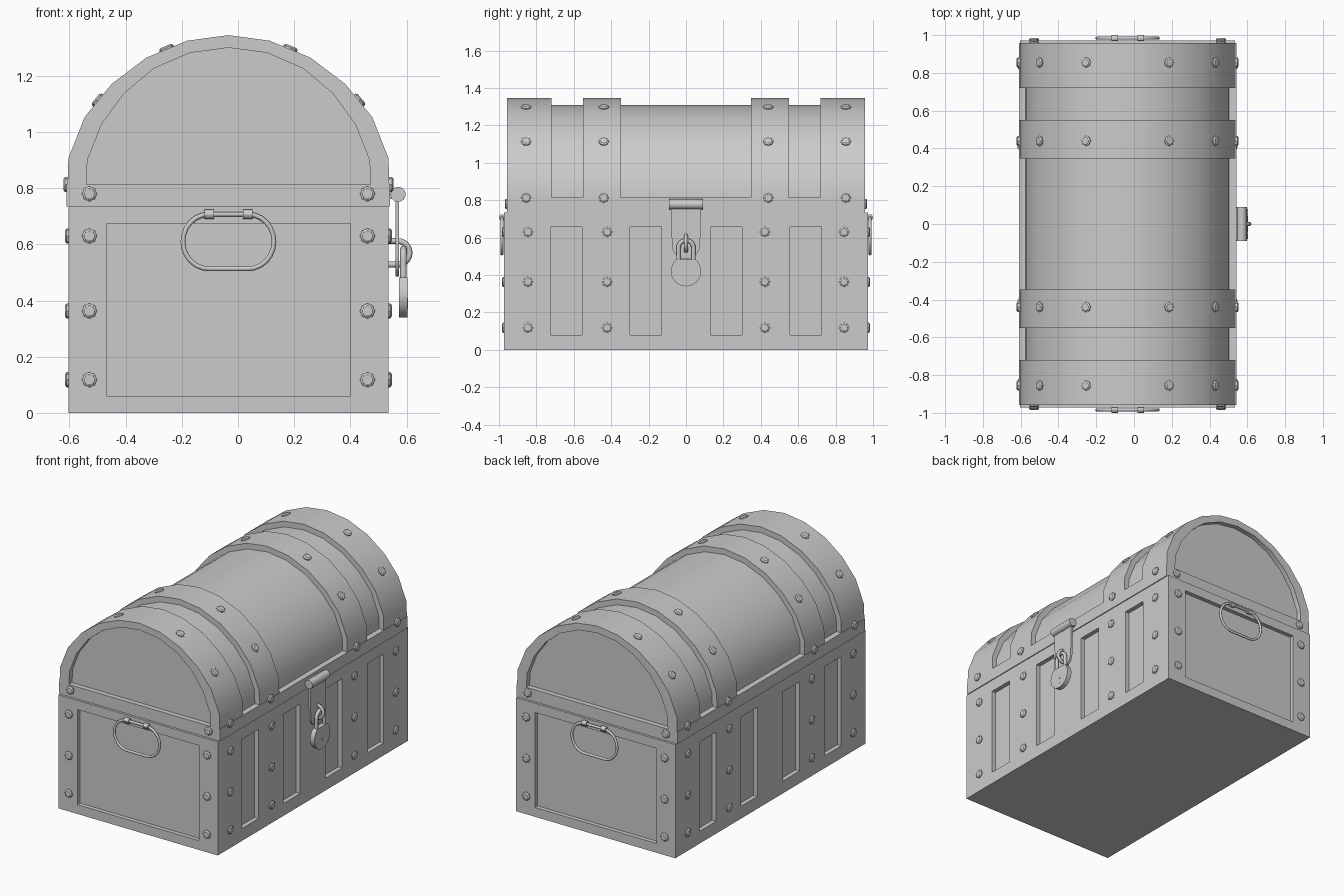
import bpy, bmesh, math
from mathutils import Vector, Matrix

if "Cube" in bpy.data.objects:
    bpy.data.objects.remove(bpy.data.objects["Cube"])

CX = -0.034   # centre line of the chest body


def finish(name, bm, smooth=True):
    bmesh.ops.recalc_face_normals(bm, faces=bm.faces)
    me = bpy.data.meshes.new(name)
    bm.to_mesh(me)
    bm.free()
    ob = bpy.data.objects.new(name, me)
    bpy.context.collection.objects.link(ob)
    bpy.ops.object.select_all(action='DESELECT')
    bpy.context.view_layer.objects.active = ob
    ob.select_set(True)
    if smooth:
        bpy.ops.object.shade_smooth_by_angle(angle=math.radians(30))
    return ob


def add_box(bm, x0, x1, y0, y1, z0, z1):
    m = Matrix.Translation(((x0+x1)/2, (y0+y1)/2, (z0+z1)/2))
    bmesh.ops.create_cube(bm, size=1, matrix=m @ Matrix.Diagonal((x1-x0, y1-y0, z1-z0, 1)))


def add_prism(bm, pts, vec):
    """Close the outline pts and extrude it along vec."""
    f = bm.faces.new([bm.verts.new(p) for p in pts])
    r = bmesh.ops.extrude_face_region(bm, geom=[f])
    bmesh.ops.translate(bm, vec=vec, verts=[v for v in r['geom'] if isinstance(v, bmesh.types.BMVert)])


def add_cone(bm, pos, normal, r1, r2, depth, seg):
    m = Matrix.Translation(pos) @ Vector(normal).to_track_quat('Z', 'Y').to_matrix().to_4x4()
    bmesh.ops.create_cone(bm, cap_ends=True, segments=seg, radius1=r1, radius2=r2, depth=depth, matrix=m)


def tube(name, pts, r, cyclic):
    cu = bpy.data.curves.new(name, 'CURVE')
    cu.dimensions = '3D'
    cu.bevel_depth, cu.bevel_resolution, cu.use_fill_caps = r, 2, True
    sp = cu.splines.new('POLY')
    sp.points.add(len(pts) - 1)
    for p, c in zip(sp.points, pts):
        p.co = (*c, 1)
    sp.use_cyclic_u = cyclic
    sp.use_smooth = True
    ob = bpy.data.objects.new(name, cu)
    bpy.context.collection.objects.link(ob)
    return ob


# chest body with recessed panels on all four sides
bm = bmesh.new()
add_box(bm, CX-.57, CX+.57, -.972, .972, 0, .735)
body = finish("chest_body", bm, False)
bm = bmesh.new()
for s in (-1, 1):
    for y in (-.64, -.215, .215, .64):
        a, b = sorted((s*.542, s*.65))
        add_box(bm, CX+a, CX+b, y-.084, y+.084, .08, .657)
    a, b = sorted((s*.945, s*1.1))
    add_box(bm, CX-.434, CX+.434, a, b, .06, .675)
cutter = finish("panel_cutter", bm, False)
cutter.hide_render = True
mod = body.modifiers.new("panels", 'BOOLEAN')
mod.object, mod.operation, mod.solver = cutter, 'DIFFERENCE', 'EXACT'
bpy.context.view_layer.objects.active = body
bpy.ops.object.modifier_apply(modifier=mod.name)
bpy.data.objects.remove(cutter)

# lid half profiles (offset from centre line, height)
OUTER = [(.573, .80), (.57, .907), (.512, 1.053), (.416, 1.171), (.292, 1.265), (.147, 1.325), (0, 1.345)]
CORE = [(.54, .80), (.537, .90), (.482, 1.037), (.391, 1.147), (.275, 1.234), (.139, 1.29), (0, 1.308)]
INNER = [(.507, .80), (.502, .90), (.452, 1.027), (.372, 1.137), (.266, 1.226), (.137, 1.282), (0, 1.30)]


def arch(half, y):
    full = half + [(-x, z) for x, z in half[-2::-1]]
    return [(CX + x, y, z) for x, z in full]


# lid core
bm = bmesh.new()
add_prism(bm, arch(CORE, -.925), (0, 1.85, 0))
finish("lid_barrel", bm)

# lid rim
bm = bmesh.new()
add_box(bm, CX-.576, CX+.576, -.957, .957, .735, .813)
finish("lid_rim", bm, False)

# four raised lid bands, end ones frame the recessed end panels
for i, (y0, y1) in enumerate(((-.957, -.72), (-.55, -.347), (.347, .55), (.72, .957))):
    bm = bmesh.new()
    add_prism(bm, arch(OUTER, y0) + arch(INNER, y0)[::-1], (0, y1-y0, 0))
    finish(f"lid_band_{i+1}", bm)

# bolts
bm = bmesh.new()


def bolt(p, n):
    n = Vector(n).normalized()
    add_cone(bm, Vector(p), n, .027, .027, .012, 8)
    add_cone(bm, Vector(p) + n*.009, n, .027, .019, .006, 8)


for sx in (-1, 1):
    for sy in (-1, 1):
        for z in (.118, .363, .63):
            bolt((CX+sx*.495, sy*.972, z), (0, sy, 0))
            for y in (.845, .422):
                bolt((CX+sx*.57, sy*y, z), (sx, 0, 0))
        bolt((CX+sx*.495, sy*.957, .78), (0, sy, 0))
        for y in (.855, .44):
            bolt((CX+sx*.576, sy*y, .813), (sx, 0, 0))
            for k in (2, 4):
                (xa, za), (xb, zb) = OUTER[k], OUTER[k+1]
                bolt((CX+sx*(xa+xb)/2, sy*y, (za+zb)/2), (sx*(zb-za), 0, xa-xb))
finish("bolts", bm)

# end handles: stadium loops hanging in two clips
for side, s in (("front", -1), ("back", 1)):
    pts = []
    for cx, cz, a0 in ((.07, .61, 0), (-.07, .61, 90)):
        for a in range(a0, a0+91, 15):
            t = math.radians(a)
            pts.append((CX+cx+.092*math.cos(t), s*.984, cz+.097*math.sin(t)))
    pts += [(x, y, 1.22-z) for x, y, z in pts[::-1]]
    tube(f"{side}_handle", pts, .0085, True)
    bm = bmesh.new()
    for dx in (-.069, .069):
        add_cone(bm, (CX+dx, s*.983, .707), (1, 0, 0), .017, .017, .034, 12)
    finish(f"{side}_handle_clips", bm)

# hasp: knuckle and tapered plate with rounded foot
bm = bmesh.new()
add_cone(bm, (.57, 0, .778), (0, 1, 0), .027, .027, .182, 16)
add_box(bm, .53, .57, -.085, .085, .762, .794)
finish("hasp_knuckle", bm)
bm = bmesh.new()
foot = [(.560, .075*math.cos(math.radians(a)), .56+.075*math.sin(math.radians(a))) for a in range(180, 361, 18)]
add_prism(bm, foot + [(.560, .082, .778), (.560, -.082, .778)], (.014, 0, 0))
finish("hasp_plate", bm)

# staple through the hasp
pts = [(.53, 0, .612)] + [(.568+.043*math.cos(math.radians(a)), 0, .57+.042*math.sin(math.radians(a)))
                          for a in range(90, -91, -15)] + [(.53, 0, .528)]
tube("hasp_staple", pts, .0105, False)

# padlock body, shackle and keyhole
bm = bmesh.new()
disc = [(.573, .081*math.sin(math.radians(a)), .42+.081*math.cos(math.radians(a))) for a in range(40, 321, 14)]
add_prism(bm, disc, (.031, 0, 0))
finish("padlock_body", bm)
pts = [(.589, .04, .45)] + [(.589, .04*math.cos(math.radians(a)), .545+.04*math.sin(math.radians(a)))
                            for a in range(0, 181, 15)] + [(.589, -.04, .45)]
tube("padlock_shackle", pts, .0115, False)
bm = bmesh.new()
add_cone(bm, (.603, 0, .4), (1, 0, 0), .009, .009, .006, 10)
add_box(bm, .6, .606, -.005, .005, .37, .4)
finish("padlock_keyhole", bm)
